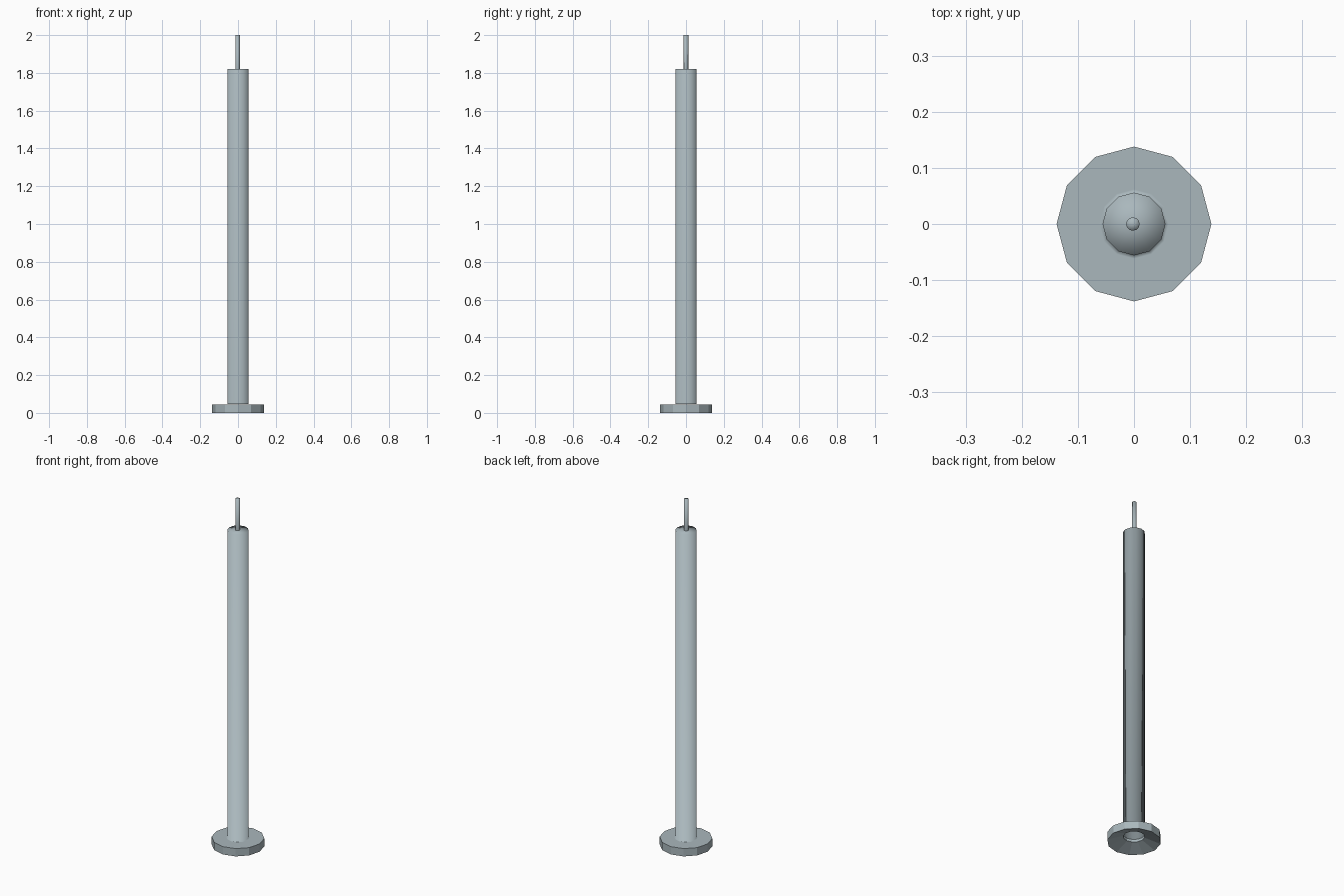
import bpy, bmesh, math

if "Cube" in bpy.data.objects:
    bpy.data.objects.remove(bpy.data.objects["Cube"])

SIDES = 12

# Blue-grey colour shared by all parts
mat = bpy.data.materials.new("blue_grey")
mat.diffuse_color = (0.40, 0.475, 0.505, 1)
mat.use_nodes = True
mat.node_tree.nodes["Principled BSDF"].inputs["Base Color"].default_value = mat.diffuse_color


def lathe(name, profile, sides, offset=(0, 0), close=False, smooth=True):
    """Spin an (r, z) profile round z; r = 0 points become poles."""
    bm = bmesh.new()
    rings = []
    for r, z in profile:
        if r == 0:
            rings.append([bm.verts.new((offset[0], offset[1], z))] * sides)
        else:
            rings.append([bm.verts.new((offset[0] + r * math.cos(2 * math.pi * i / sides),
                                        offset[1] + r * math.sin(2 * math.pi * i / sides), z))
                          for i in range(sides)])
    pairs = list(zip(rings, rings[1:]))
    if close:
        pairs.append((rings[-1], rings[0]))
    for a, b in pairs:
        for i in range(sides):
            j = (i + 1) % sides
            # Profiles run outward and up, so this winding faces outward
            face = bm.faces.new(list(dict.fromkeys((a[i], a[j], b[j], b[i]))))
            face.smooth = smooth
    mesh = bpy.data.meshes.new(name)
    bm.to_mesh(mesh)
    bm.free()
    mesh.materials.append(mat)
    obj = bpy.data.objects.new(name, mesh)
    bpy.context.collection.objects.link(obj)
    return obj


# Faceted foot plate with a recessed underside
lathe("base_plate", [(0.055, 0.03), (0.138, 0.0), (0.138, 0.045), (0.055, 0.045)],
      SIDES, close=True, smooth=False)

# Tall column, flared slightly where it meets the plate
lathe("candle_column", [(0.062, 0.046), (0.056, 0.046), (0.056, 1.82), (0, 1.82)], SIDES)

# Thin wick on top
lathe("wick", [(0.012, 1.82), (0.012, 2.0), (0, 2.0)], SIDES, offset=(-0.002, 0))
